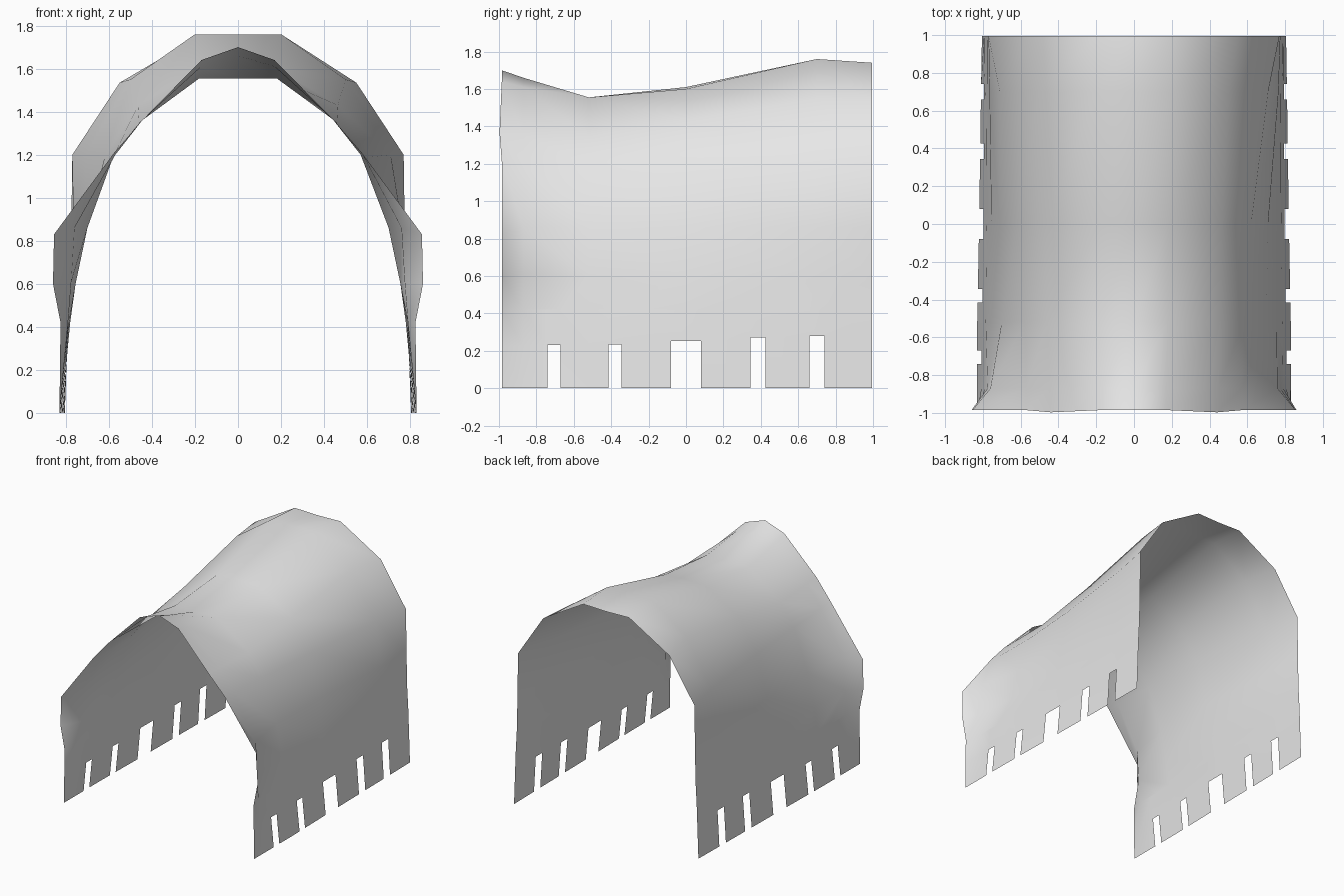
import bpy, bmesh

if "Cube" in bpy.data.objects:
    bpy.data.objects.remove(bpy.data.objects["Cube"])

# Half profiles (x, z) from ridge to foot at key stations along y
STATIONS = [
    (-0.985, [(0, 1.70), (.17, 1.64), (.44, 1.365), (.575, 1.21), (.855, .83), (.86, .60), (.825, .42), (.83, 0)]),
    (-0.87, [(0, 1.66), (.17, 1.61), (.445, 1.36), (.57, 1.20), (.76, .86), (.775, .61), (.79, .42), (.83, 0)]),
    (-0.52, [(0, 1.555), (.18, 1.555), (.46, 1.35), (.58, 1.19), (.70, .86), (.755, .60), (.785, .42), (.83, 0)]),
    (0.0, [(0, 1.61), (.18, 1.60), (.465, 1.43), (.62, 1.19), (.71, .86), (.755, .60), (.78, .42), (.82, 0)]),
    (0.70, [(0, 1.76), (.20, 1.76), (.50, 1.55), (.71, 1.20), (.765, .86), (.775, .60), (.785, .42), (.81, 0)]),
    (0.995, [(0, 1.735), (.20, 1.74), (.55, 1.535), (.77, 1.20), (.775, .86), (.78, .60), (.79, .42), (.805, 0)]),
]
# Slots in both feet: y start, y end, height
SLOTS = [(-.74, -.67, .23), (-.415, -.345, .235), (-.08, .08, .253), (.345, .425, .272), (.66, .74, .28)]
KEYS = [s[0] for s in STATIONS]
YS = sorted(set(KEYS) | {v for s in SLOTS for v in s[:2]})


def half_profile(y):
    """Straight blend between neighbouring stations."""
    for (y0, p0), (y1, p1) in zip(STATIONS, STATIONS[1:]):
        if y <= y1:
            t = (y - y0) / (y1 - y0)
            return [(a[0] + (b[0] - a[0]) * t, a[1] + (b[1] - a[1]) * t) for a, b in zip(p0, p1)]


def slot_height(y):
    for a, b, h in SLOTS:
        if a <= y <= b:
            return h
    return .255 + .033 * y


bm = bmesh.new()


def face(verts, side):
    f = bm.faces.new(verts if side > 0 else verts[::-1])
    f.smooth = True


# Ridge is shared by both halves
ridge = {y: bm.verts.new((0, y, half_profile(y)[0][1])) for y in KEYS}
for side in (1, -1):
    # Arched upper sheet at the key stations; front edge bows out slightly at the haunch
    grid = {}
    for y in KEYS:
        column = [ridge[y]]
        for r, (x, z) in enumerate(half_profile(y)[1:6], 1):
            bow = -.012 if y == KEYS[0] and r == 2 else 0
            column.append(bm.verts.new((side * x, y + bow, z)))
        grid[y] = column
    # Slotted foot strip: hem, slot tops and ground edge
    strip = {}
    for y in YS:
        (xa, za), (xb, zb) = half_profile(y)[6:]
        h = slot_height(y)
        xm = xb + (xa - xb) * h / za
        strip[y] = [bm.verts.new((side * x, y, z)) for x, z in ((xa, za), (xm, h), (xb, zb))]
    for a, b in zip(KEYS, KEYS[1:]):
        for r in range(5):
            face([grid[a][r], grid[a][r + 1], grid[b][r + 1], grid[b][r]], side)
        hem = [strip[y][0] for y in YS if a <= y <= b]
        face([grid[a][5]] + hem + [grid[b][5]], side)
    for a, b in zip(YS, YS[1:]):
        mid = (a + b) / 2
        face([strip[a][0], strip[a][1], strip[b][1], strip[b][0]], side)
        if not any(s[0] < mid < s[1] for s in SLOTS):
            face([strip[a][1], strip[a][2], strip[b][2], strip[b][1]], side)

mesh = bpy.data.meshes.new("arched_cover")
bm.to_mesh(mesh)
bm.free()
cover = bpy.data.objects.new("arched_cover", mesh)
bpy.context.collection.objects.link(cover)

# Plain light grey
grey = bpy.data.materials.new("light_grey")
grey.diffuse_color = (.8, .8, .8, 1)
grey.use_nodes = True
grey.node_tree.nodes["Principled BSDF"].inputs["Base Color"].default_value = grey.diffuse_color
mesh.materials.append(grey)
